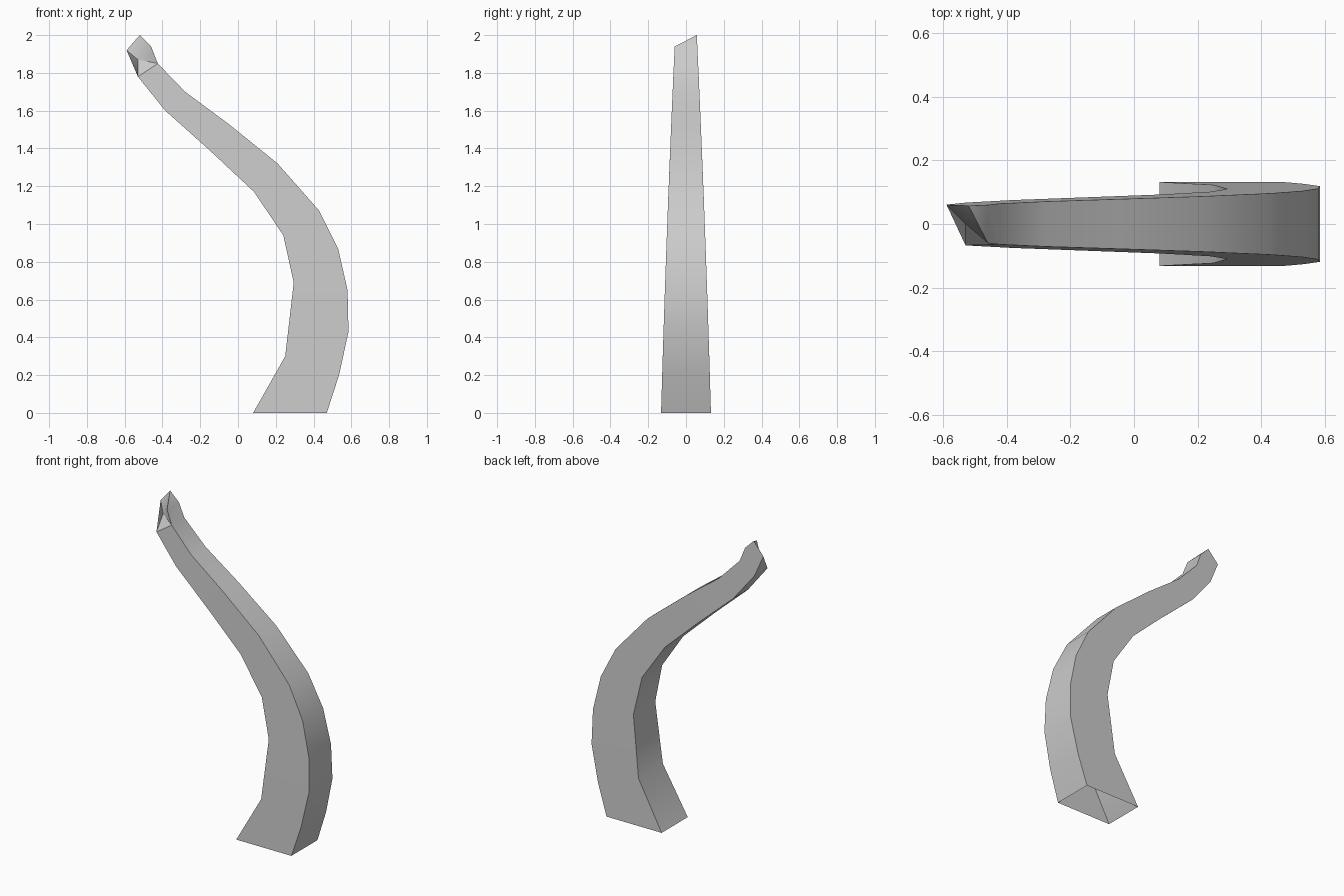
import bpy
import bmesh
import math

cube = bpy.data.objects.get("Cube")
if cube:
    bpy.data.objects.remove(cube, do_unlink=True)

# One plain grey material
grey = bpy.data.materials.new("plain grey")
grey.use_nodes = True
color = (0.6, 0.6, 0.6, 1)
grey.diffuse_color = color
grey.node_tree.nodes["Principled BSDF"].inputs["Base Color"].default_value = color

# Side profile of the curve (x, z): convex rail and concave rail
outer = [(.47, 0), (.535, .2), (.585, .43), (.58, .65), (.53, .87), (.43, 1.07),
         (.21, 1.32), (-.05, 1.53), (-.28, 1.7), (-.425, 1.85), (-.46, 1.94), (-.52, 2)]
inner = [(.08, 0), (.25, .3), (.295, .69), (.24, .94), (.085, 1.17),
         (-.15, 1.39), (-.385, 1.6), (-.53, 1.78), (-.59, 1.92)]
# Concave point that faces each convex point
partner = [0, 1, 1, 2, 3, 3, 4, 5, 6, 7, 8, 8]


def half_width(z):
    return .132 - .028 * z - .0047 * z * z


bm = bmesh.new()


def rail(points, side):
    return [bm.verts.new((x, side * half_width(z), z)) for x, z in points]


def face(*verts):
    return bm.faces.new(list(dict.fromkeys(verts)))


# The front rails stop short, because the tip is cut at a slant
outer_back, inner_back = rail(outer, 1), rail(inner, 1)
outer_front, inner_front = rail(outer[:-1], -1), rail(inner[:-1], -1)
notch = bm.verts.new((-.53, 0, 1.87))


def side_wall(out, inn, count):
    for j in range(count):
        face(out[j], out[j + 1], inn[partner[j + 1]], inn[partner[j]])


def strip(a, b):
    for j in range(min(len(a), len(b)) - 1):
        face(a[j], a[j + 1], b[j + 1], b[j])


# Flat sides, then the convex and concave strips; the foot stays open
side_wall(outer_back, inner_back, len(outer) - 1)
side_wall(outer_front, inner_front, len(outer) - 3)
strip(outer_front, outer_back)
strip(inner_front, inner_back)

# Slanted tip
face(outer_front[-1], outer_back[-2], outer_back[-1])
face(inner_front[-1], inner_back[-2], inner_back[-1], notch)
face(inner_front[-1], outer_front[-2], notch)
face(outer_front[-2], outer_front[-1], notch)
face(notch, outer_front[-1], outer_back[-1])
face(notch, outer_back[-1], inner_back[-1])

# Make all normals point outward
bmesh.ops.recalc_face_normals(bm, faces=bm.faces)
bm.normal_update()
widest = max(bm.faces, key=lambda f: f.calc_center_median().x)
if widest.normal.x < 0:
    bmesh.ops.reverse_faces(bm, faces=bm.faces)

mesh = bpy.data.meshes.new("curved_horn")
bm.to_mesh(mesh)
bm.free()
mesh.materials.append(grey)
horn = bpy.data.objects.new("curved_horn", mesh)
bpy.context.collection.objects.link(horn)

# Smooth along the curve, sharp at the corners
bpy.ops.object.select_all(action='DESELECT')
horn.select_set(True)
bpy.context.view_layer.objects.active = horn
bpy.ops.object.shade_smooth_by_angle(angle=math.radians(35))
